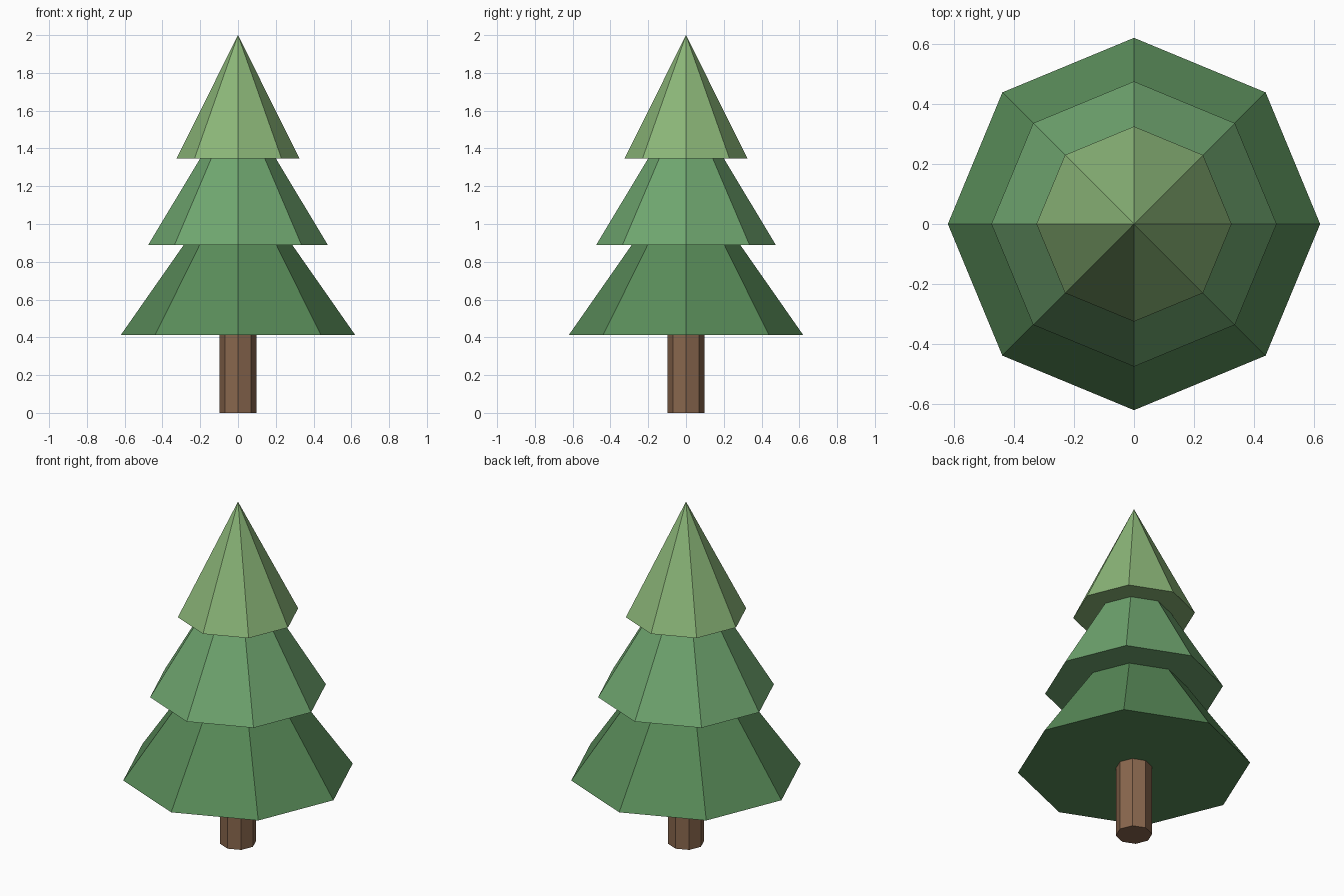
import bpy
import bmesh
from mathutils import Matrix

if "Cube" in bpy.data.objects:
    bpy.data.objects.remove(bpy.data.objects["Cube"])

SIDES = 8


def material(name, rgb):
    mat = bpy.data.materials.new(name)
    mat.diffuse_color = (*rgb, 1.0)
    mat.use_nodes = True
    mat.node_tree.nodes["Principled BSDF"].inputs["Base Color"].default_value = mat.diffuse_color
    return mat


def cone_part(name, r_bottom, r_top, z_bottom, z_top, rgb):
    """Flat-faced eight-sided cone or prism with a corner on the +x axis."""
    bm = bmesh.new()
    bmesh.ops.create_cone(
        bm, cap_ends=True, cap_tris=False, segments=SIDES,
        radius1=r_bottom, radius2=r_top, depth=z_top - z_bottom,
        matrix=Matrix.Translation((0, 0, (z_bottom + z_top) / 2)))
    bmesh.ops.remove_doubles(bm, verts=bm.verts, dist=1e-5)
    bmesh.ops.recalc_face_normals(bm, faces=bm.faces)
    mesh = bpy.data.meshes.new(name)
    bm.to_mesh(mesh)
    bm.free()
    mesh.materials.append(material(name + "_colour", rgb))
    obj = bpy.data.objects.new(name, mesh)
    bpy.context.collection.objects.link(obj)
    return obj


# Trunk
cone_part("trunk", 0.097, 0.097, 0.0, 0.45, (0.25, 0.135, 0.075))

# Foliage tiers, overlapping upward
cone_part("lower_foliage", 0.62, 0.0, 0.413, 1.30, (0.10, 0.26, 0.10))
cone_part("middle_foliage", 0.475, 0.0, 0.89, 1.68, (0.16, 0.38, 0.16))
cone_part("top_foliage", 0.325, 0.0, 1.348, 2.0, (0.26, 0.47, 0.19))
